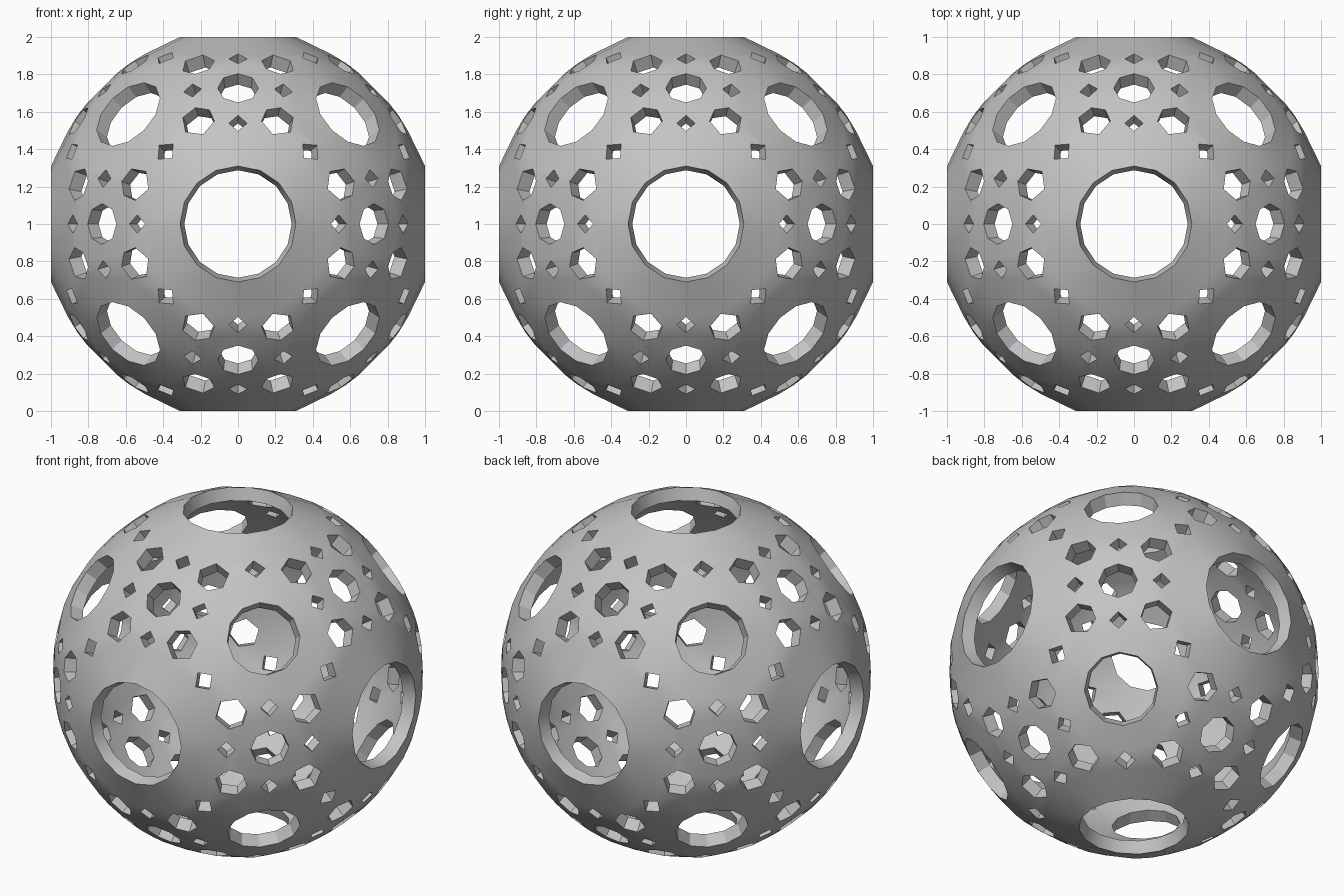
import bpy, bmesh, math
from itertools import permutations, product
from mathutils import Vector

cube = bpy.data.objects.get("Cube")
if cube:
    bpy.data.objects.remove(cube, do_unlink=True)

WALL = 0.927  # inner surface scale

# Hole families: direction, sides, hole radius, distance of rim corners from the centre
FAMILIES = {
    "axis": ((0, 0, 1), 16, 0.31, math.hypot(1, 0.31)),
    "corner": ((1, 1, 1), 12, 0.207, 1.037),
    "edge": ((0, 1, 1), 8, 0.109, 1.034),
    "hex": ((0.214, 0.549, 0.853), 6, 0.09, 1.040),
    "square_a": ((0, 0.537, 0.88), 4, 0.049, 1.036),
    "square_b": ((0.243, 0.714, 0.714), 4, 0.049, 1.040),
    "square_c": ((0.388, 0.388, 0.89), 4, 0.057, 1.045),
}
FACES = ("axis", "corner", "edge")
SQUARES = ("square_a", "square_b", "square_c")


def orbit(d):
    """All distinct copies of a direction under the symmetry of a cube."""
    copies = {tuple(s * c + 0.0 for s, c in zip(signs, p))
              for p in permutations(d) for signs in product((1, -1), repeat=3)}
    return [Vector(c).normalized() for c in sorted(copies)]


centres = {name: orbit(f[0]) for name, f in FAMILIES.items()}


def nearest(c, names):
    return max((d for n in names for d in centres[n]), key=c.dot)


def tangent(c, target):
    return (target - c * c.dot(target)).normalized()


def rim(name, c):
    """Corners of one hole, pointing at the neighbouring holes."""
    _, sides, radius, dist = FAMILIES[name]
    if name == "hex":
        rays = [tangent(c, nearest(c, (n,))) for n in FACES + SQUARES]
    else:
        u = tangent(c, nearest(c, SQUARES if name in FACES else FACES))
        w = c.cross(u)
        steps = [math.tau * i / sides for i in range(sides)]
        rays = [u * math.cos(a) + w * math.sin(a) for a in steps]
    depth = math.sqrt(dist ** 2 - radius ** 2)
    return [c * depth + r * radius for r in rays]


# Skin stretched over all rims on a unit sphere
bm = bmesh.new()
hole_of, place = {}, {}
hole = 0
for name, group in centres.items():
    for c in group:
        for p in rim(name, c):
            v = bm.verts.new(p.normalized())
            hole_of[v], place[v] = hole, p
        hole += 1
bmesh.ops.convex_hull(bm, input=list(bm.verts))

# Open the holes and move the rims to their true distance
caps = [f for f in bm.faces if len({hole_of[v] for v in f.verts}) == 1]
bmesh.ops.delete(bm, geom=caps, context='FACES')
for v in bm.verts:
    v.co = place[v]

# Inner skin and hole walls
outer_faces = list(bm.faces)
rim_edges = [e for e in bm.edges if e.is_boundary]
inner = {v: bm.verts.new(v.co * WALL) for v in list(bm.verts)}
for f in outer_faces:
    bm.faces.new([inner[v] for v in reversed(f.verts)])
for e in rim_edges:
    a, b = e.verts
    bm.faces.new((a, b, inner[b], inner[a]))
bmesh.ops.recalc_face_normals(bm, faces=list(bm.faces))
bmesh.ops.translate(bm, verts=list(bm.verts), vec=(0, 0, 1))

mesh = bpy.data.meshes.new("perforated_shell")
bm.to_mesh(mesh)
bm.free()
shell = bpy.data.objects.new("perforated_shell", mesh)
bpy.context.collection.objects.link(shell)

# Plain grey material
grey = bpy.data.materials.new("grey")
grey.use_nodes = True
colour = (0.55, 0.55, 0.55, 1)
grey.diffuse_color = colour
grey.node_tree.nodes["Principled BSDF"].inputs["Base Color"].default_value = colour
mesh.materials.append(grey)

# Smooth skin, crisp rims
bpy.ops.object.select_all(action='DESELECT')
shell.select_set(True)
bpy.context.view_layer.objects.active = shell
bpy.ops.object.shade_smooth_by_angle(angle=math.radians(28))
